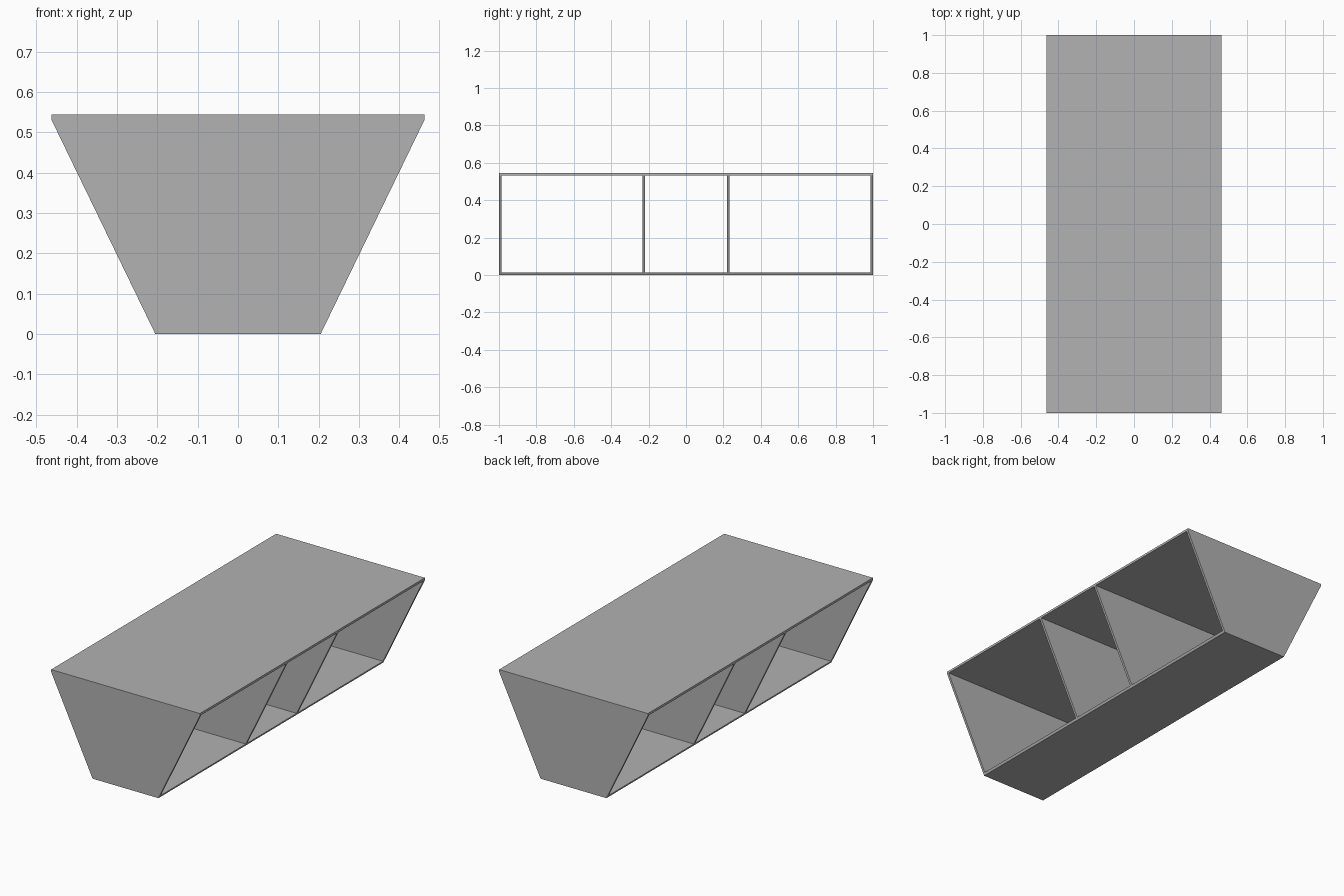
import bpy

cube = bpy.data.objects.get("Cube")
if cube:
    bpy.data.objects.remove(cube, do_unlink=True)

HEIGHT = 0.545        # overall height
T = 0.013             # board thickness
BOTTOM, TOP = 0.205, 0.463   # half widths
HALF_LENGTH = 1.0
TOP_Z = HEIGHT - T    # underside of the top board

grey = bpy.data.materials.new("grey")
grey.use_nodes = True
colour = (0.445, 0.445, 0.445, 1)
grey.diffuse_color = colour
grey.node_tree.nodes["Principled BSDF"].inputs["Base Color"].default_value = colour


def half_width(z):
    """Half width of the flared section at height z."""
    return BOTTOM + (TOP - BOTTOM) * min(z / TOP_Z, 1)


def board(name, y0, y1, z0, z1):
    """Board whose side edges follow the flare."""
    a, b = half_width(z0), half_width(z1)
    profile = [(-a, z0), (a, z0), (b, z1), (-b, z1)]
    verts = [(x, y, z) for y in (y0, y1) for x, z in profile]
    faces = [(0, 1, 2, 3), (7, 6, 5, 4)]
    faces += [(i, i + 4, (i + 1) % 4 + 4, (i + 1) % 4) for i in range(4)]
    mesh = bpy.data.meshes.new(name)
    mesh.from_pydata(verts, [], faces)
    mesh.materials.append(grey)
    obj = bpy.data.objects.new(name, mesh)
    bpy.context.collection.objects.link(obj)


# Horizontal boards
board("top_board", -HALF_LENGTH, HALF_LENGTH, TOP_Z, HEIGHT)
board("bottom_board", -HALF_LENGTH, HALF_LENGTH, 0, T)

# Upright end panels and inner dividers
for name, y in (("front_end_panel", -HALF_LENGTH + T / 2),
                ("front_divider", -0.226),
                ("back_divider", 0.226),
                ("back_end_panel", HALF_LENGTH - T / 2)):
    board(name, y - T / 2, y + T / 2, T, TOP_Z)
